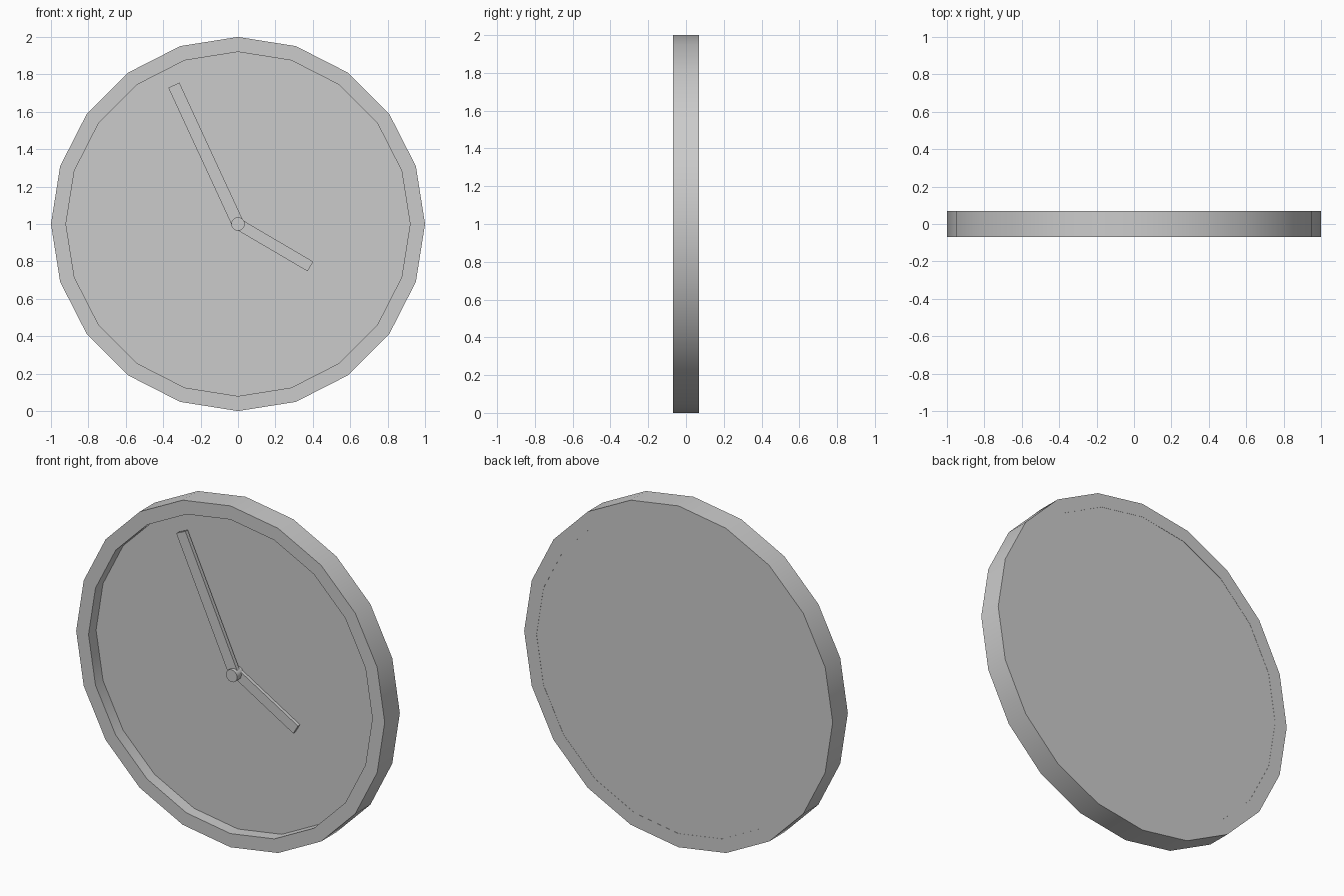
import bpy, bmesh, math
from mathutils import Vector

if "Cube" in bpy.data.objects:
    bpy.data.objects.remove(bpy.data.objects["Cube"])

SIDES = 20


def finish(name, bm):
    bmesh.ops.recalc_face_normals(bm, faces=bm.faces)
    mesh = bpy.data.meshes.new(name)
    bm.to_mesh(mesh)
    bm.free()
    ob = bpy.data.objects.new(name, mesh)
    bpy.context.collection.objects.link(ob)
    bpy.ops.object.select_all(action='DESELECT')
    ob.select_set(True)
    bpy.context.view_layer.objects.active = ob
    bpy.ops.object.shade_smooth_by_angle(angle=math.radians(30))
    return ob


def circle(bm, r, y, n):
    return [bm.verts.new((r * math.cos(2 * math.pi * i / n), y,
                          1 + r * math.sin(2 * math.pi * i / n))) for i in range(n)]


def bridge(bm, a, b):
    n = len(a)
    for i in range(n):
        j = (i + 1) % n
        bm.faces.new((a[i], a[j], b[j], b[i]))


def disc(name, r, y0, y1, n):
    bm = bmesh.new()
    a, b = circle(bm, r, y0, n), circle(bm, r, y1, n)
    bridge(bm, a, b)
    bm.faces.new(a)
    bm.faces.new(b)
    return finish(name, bm)


def hand(name, tip, width, y0, y1):
    # flat bar running from the clock centre to the tip
    bm = bmesh.new()
    d = Vector((tip[0], 0, tip[1] - 1))
    side = Vector((-d.z, 0, d.x)).normalized() * width / 2
    c = Vector((0, 0, 1))
    loops = []
    for y in (y0, y1):
        off = Vector((0, y, 0))
        loops.append([bm.verts.new(p + off) for p in
                      (c - side, c + d - side, c + d + side, c + side)])
    bridge(bm, *loops)
    for l in loops:
        bm.faces.new(l)
    return finish(name, bm)


# outer rim
bm = bmesh.new()
rings = [circle(bm, r, y, SIDES) for r, y in
         ((1, -0.07), (1, 0.07), (0.92, 0.07), (0.92, -0.07))]
for i in range(4):
    bridge(bm, rings[i], rings[(i + 1) % 4])
finish("rim", bm)

# recessed dial, nearly flush with the rim at the back
disc("dial", 0.92, 0.0, 0.069, SIDES)

# hands and centre pin
hand("hour_hand", (0.387, 0.773), 0.06, -0.02, 0.0)
hand("minute_hand", (-0.343, 1.742), 0.065, -0.04, -0.018)
disc("centre_pin", 0.036, -0.06, 0.0, 20)
